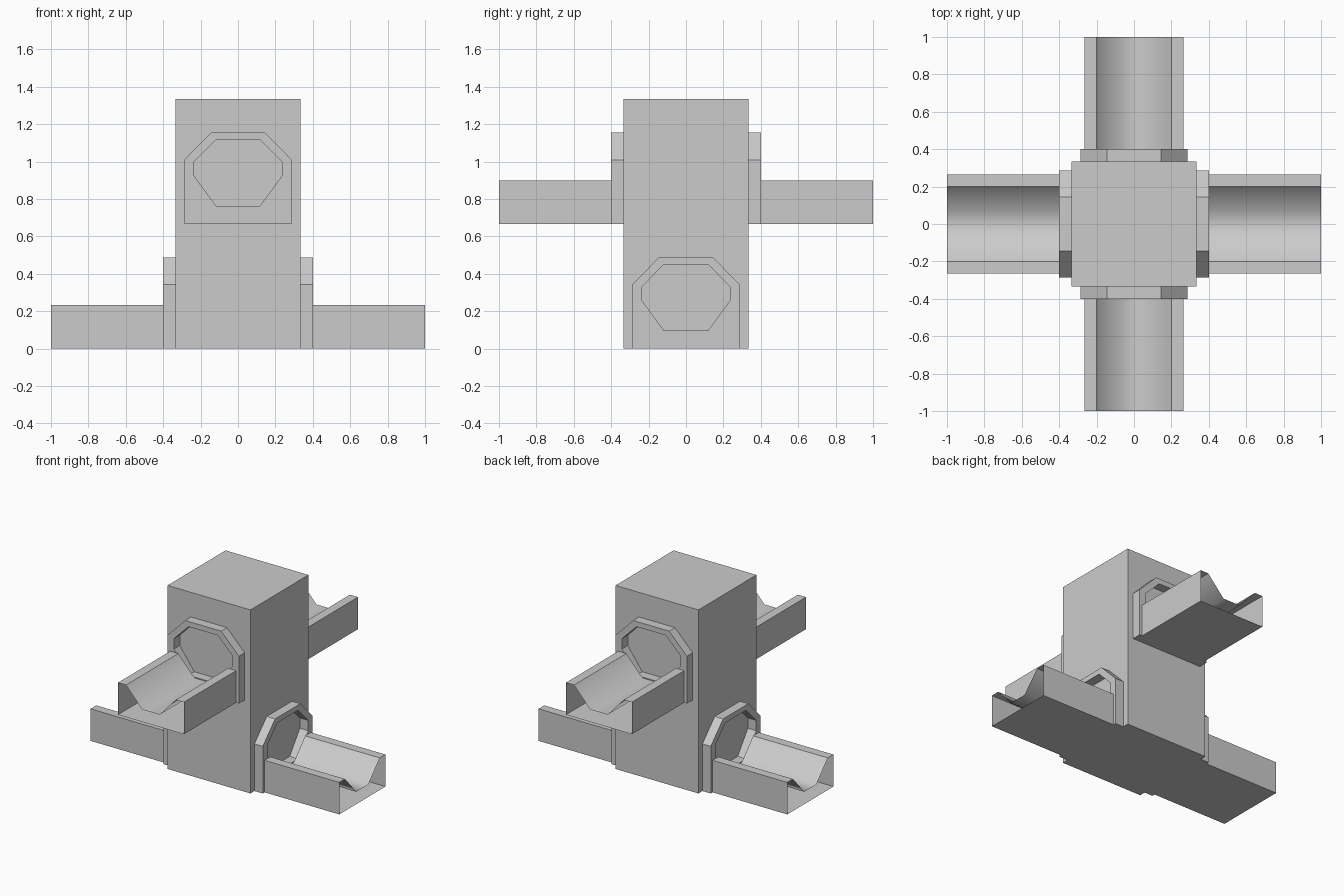
import bpy
import bmesh
from math import pi
from mathutils import Matrix

cube = bpy.data.objects.get("Cube")
if cube:
    bpy.data.objects.remove(cube, do_unlink=True)

GREY = (0.6, 0.6, 0.6, 1.0)
grey = bpy.data.materials.new("plain grey")
grey.use_nodes = True
grey.diffuse_color = GREY
grey.node_tree.nodes["Principled BSDF"].inputs["Base Color"].default_value = GREY

HALF = 0.333      # half width of the tower
COLLAR = 0.4      # outer face of the collars
END = 1.0         # open end of the troughs
UPPER = 0.667     # base height of the front and back outlets


def finish(name, bm):
    bmesh.ops.recalc_face_normals(bm, faces=bm.faces)
    mesh = bpy.data.meshes.new(name)
    bm.to_mesh(mesh)
    bm.free()
    mesh.materials.append(grey)
    obj = bpy.data.objects.new(name, mesh)
    bpy.context.collection.objects.link(obj)
    return obj


def loft(name, rings, angle, height, closed=False, smooth_sides=()):
    """Bridge (profile, distance) rings, then turn the part about the tower."""
    bm = bmesh.new()
    loops = [[bm.verts.new((x, -dist, z)) for x, z in profile]
             for profile, dist in rings]
    pairs = list(zip(loops, loops[1:]))
    if closed:
        pairs.append((loops[-1], loops[0]))
    for a, b in pairs:
        n = len(a)
        for i in range(n):
            j = (i + 1) % n
            face = bm.faces.new((a[i], a[j], b[j], b[i]))
            face.smooth = i in smooth_sides
    bm.transform(Matrix.Translation((0, 0, height)) @ Matrix.Rotation(angle, 4, "Z"))
    return finish(name, bm)


def mirrored(right_half):
    """Complete a symmetric outline from its right half, bottom to top."""
    return right_half + [(-x, z) for x, z in reversed(right_half)]


# Tower block
bm = bmesh.new()
bmesh.ops.create_cube(bm, size=1)
bm.transform(Matrix.Translation((0, 0, UPPER)) @ Matrix.Diagonal((2 * HALF, 2 * HALF, 2 * UPPER, 1)))
finish("tower", bm)

# Cross-sections of the collar and of the open-ended trough
collar_outer = mirrored([(0.118, 0), (0.287, 0), (0.287, 0.343), (0.145, 0.488)])
collar_hole = mirrored([(0.118, 0.097), (0.235, 0.257), (0.235, 0.332), (0.118, 0.45)])
trough = [(-0.265, 0), (0.265, 0), (0.265, 0.233), (0.2, 0.233),
          (0.07, 0.09), (-0.07, 0.09), (-0.2, 0.233), (-0.265, 0.233)]

# Four outlets: upper pair front and back, lower pair left and right
for side, angle, height in (("front", 0, UPPER), ("back", pi, UPPER),
                            ("left", pi / 2, 0), ("right", -pi / 2, 0)):
    loft(side + "_collar",
         [(collar_outer, HALF), (collar_outer, COLLAR),
          (collar_hole, COLLAR), (collar_hole, HALF)],
         angle, height, closed=True)
    loft(side + "_trough", [(trough, COLLAR), (trough, END)],
         angle, height, smooth_sides=(3, 4, 5))
